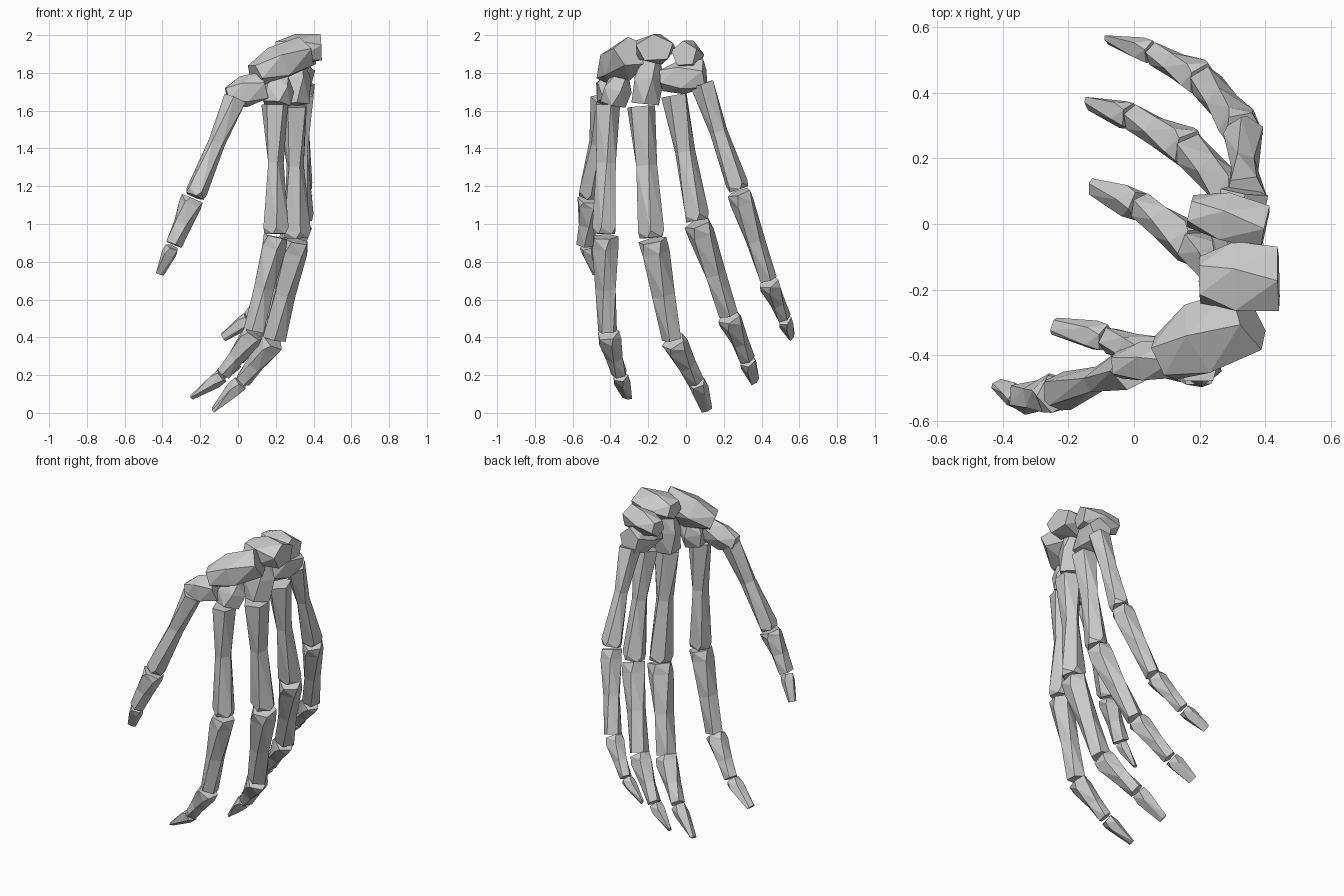
import bpy, bmesh, math
from mathutils import Vector

if "Cube" in bpy.data.objects:
    bpy.data.objects.remove(bpy.data.objects["Cube"])


def bone(name, start, end, rings, dorsal=(1, 0, 0), sides=5, twist=0.0):
    """Faceted bone: rings are (fraction along axis, radius across, radius front to back)."""
    a, b = Vector(start), Vector(end)
    axis = (b - a).normalized()
    u = Vector(dorsal)
    u = (u - axis * u.dot(axis)).normalized()
    v = axis.cross(u)
    bm = bmesh.new()
    loops = []
    for n, (t, across, deep) in enumerate(rings):
        c = a.lerp(b, t)
        loop = []
        for k in range(sides):
            ang = 2 * math.pi * (k + 0.5) / sides + twist * n
            loop.append(bm.verts.new(c + u * math.cos(ang) * deep + v * math.sin(ang) * across))
        loops.append(loop)
    for lo, hi in zip(loops, loops[1:]):
        for k in range(sides):
            j = (k + 1) % sides
            bm.faces.new((lo[k], lo[j], hi[j], hi[k]))
    bm.faces.new(loops[0][::-1])
    bm.faces.new(loops[-1])
    bmesh.ops.triangulate(bm, faces=bm.faces[:])
    bmesh.ops.recalc_face_normals(bm, faces=bm.faces[:])
    mesh = bpy.data.meshes.new(name)
    bm.to_mesh(mesh)
    bm.free()
    obj = bpy.data.objects.new(name, mesh)
    bpy.context.collection.objects.link(obj)
    return obj


# Bone profiles shared by all fingers
PROFILES = {
    "metacarpal": [(0, .075, .078), (.45, .058, .046), (.95, .070, .074), (1, .062, .064)],
    "proximal": [(0, .076, .070), (.12, .077, .074), (.55, .062, .058), (1, .054, .062)],
    "middle": [(0, .064, .062), (.15, .067, .066), (.6, .050, .048), (1, .046, .042)],
    "distal": [(0, .046, .042), (.25, .050, .042), (1, .030, .012)],
}


def finger(name, joints, kinds, dorsal, scale):
    """Chain of bones through the joints with a small gap at each one."""
    for kind, a, b in zip(kinds, joints, joints[1:]):
        a, b = Vector(a), Vector(b)
        step = (b - a).normalized() * 0.008
        rings = [(t, w * scale, d * scale) for t, w, d in PROFILES[kind]]
        end = b if kind == "distal" else b - step
        bone(f"{name}_{kind}", a + step, end, rings, dorsal, twist=0.3)


LONG = ["metacarpal", "proximal", "middle", "distal"]
THUMB = ["metacarpal", "proximal", "distal"]

# Four fingers and the thumb, from wrist to tip
finger("index", [(.195, -.42, 1.64), (.20, -.43, .94), (.085, -.415, .425),
                 (-.08, -.35, .20), (-.245, -.31, .08)], LONG, (1, -.3, .3), .95)
finger("middle_finger", [(.295, -.24, 1.63), (.31, -.18, .92), (.19, -.07, .385),
                         (.02, .055, .165), (-.13, .11, .015)], LONG, (1, -.1, .3), 1.04)
finger("ring_finger", [(.33, -.06, 1.69), (.33, .06, 1.01), (.175, .225, .515),
                       (-.005, .325, .28), (-.14, .365, .165)], LONG, (1, .2, .3), .98)
finger("little_finger", [(.34, .085, 1.75), (.335, .28, 1.175), (.215, .435, .70),
                         (.06, .52, .50), (-.08, .56, .40)], LONG, (1, .4, .3), .88)
finger("thumb", [(-.01, -.44, 1.67), (-.235, -.515, 1.14), (-.345, -.53, .885),
                 (-.415, -.485, .735)], THUMB, (.5, -1, 0), .85)

# Wrist bones: stubby faceted blocks, start, end, radius across, radius deep
carpals = {
    "scaphoid": ((.09, -.41, 1.79), (.35, -.285, 1.91), .12, .10),
    "lunate": ((.20, -.17, 1.92), (.44, -.165, 1.93), .115, .085),
    "capitate": ((.29, -.19, 1.88), (.29, -.215, 1.635), .085, .10),
    "trapezoid": ((.22, -.35, 1.78), (.20, -.385, 1.635), .08, .09),
    "trapezium": ((-.055, -.43, 1.675), (.14, -.41, 1.73), .065, .088),
    "hamate": ((.30, -.13, 1.765), (.335, .10, 1.79), .085, .095),
    "triquetrum": ((.17, .04, 1.89), (.40, -.01, 1.90), .08, .08),
}
for name, (a, b, w, d) in carpals.items():
    up = (0, 0, 1) if abs(a[2] - b[2]) < .13 else (1, 0, 0)
    bone(name, a, b, [(0, w * .65, d * .65), (.45, w, d), (1, w * .9, d * .88)], up, twist=.35)
